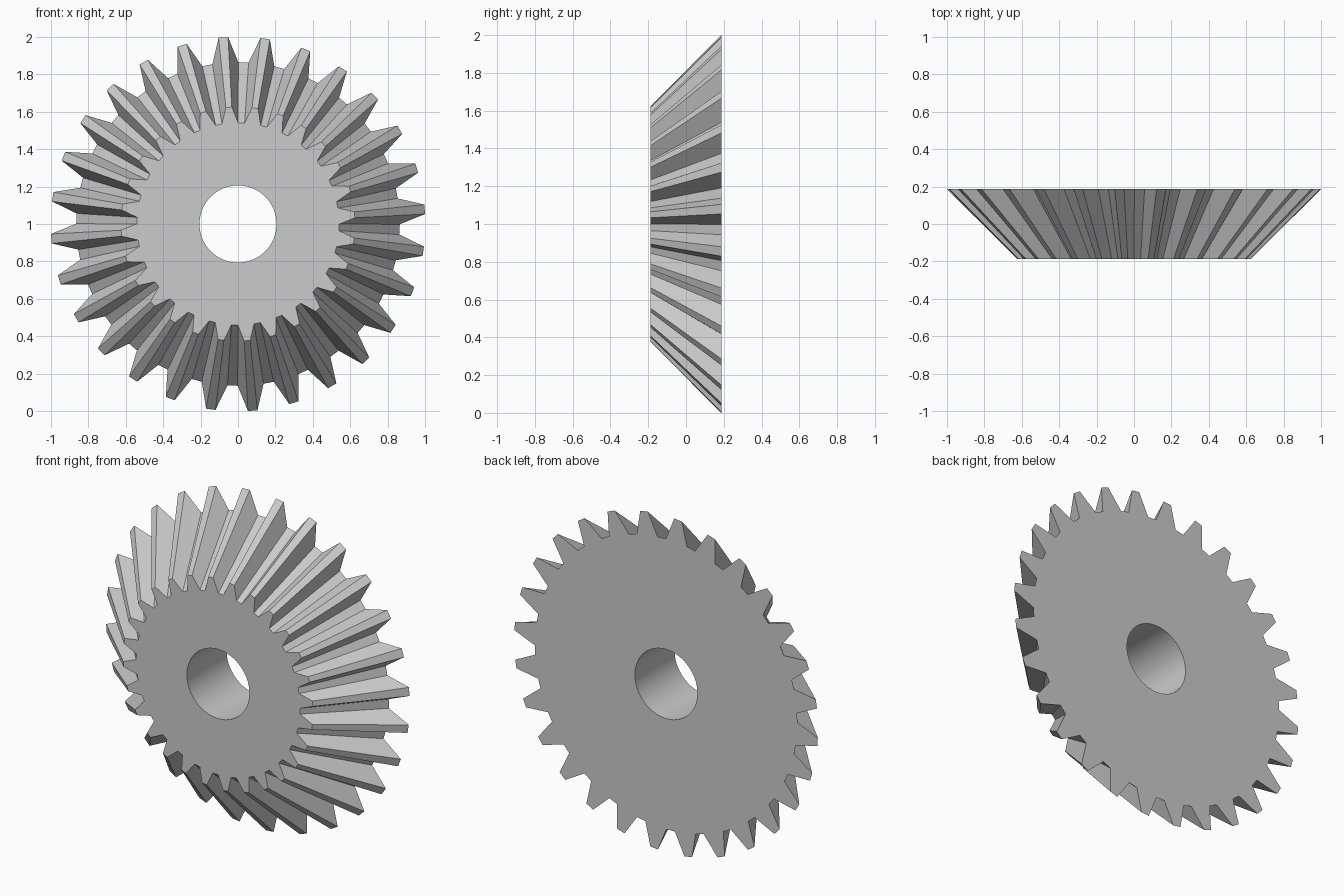
import bpy, bmesh, math

cube = bpy.data.objects.get("Cube")
if cube:
    bpy.data.objects.remove(cube, do_unlink=True)

TEETH = 28
HALF_DEPTH = 0.187
TIP_R, ROOT_R, HOLE_R = 1.0015, 0.865, 0.206
FRONT_SCALE = 0.625          # teeth taper towards the front
PHASE = math.radians(94.5)   # centre of the first tooth
TIP_HALF, BASE_HALF = math.radians(1.45), math.radians(4.6)

# Plain grey metal
steel = bpy.data.materials.new("grey_steel")
steel.use_nodes = True
grey = (0.6, 0.6, 0.6, 1)
steel.diffuse_color = grey
steel.node_tree.nodes["Principled BSDF"].inputs["Base Color"].default_value = grey


def tooth_outline():
    """Polar points of the toothed rim: base, tip, tip, base per tooth."""
    for i in range(TEETH):
        mid = PHASE + i * math.tau / TEETH
        yield ROOT_R, mid - BASE_HALF
        yield TIP_R, mid - TIP_HALF
        yield TIP_R, mid + TIP_HALF
        yield ROOT_R, mid + BASE_HALF


def hole_outline(count):
    start = PHASE - BASE_HALF
    for i in range(count):
        yield HOLE_R, start + i * math.tau / count


def ring(bm, outline, y, scale=1):
    return [bm.verts.new((r * scale * math.cos(a), y, 1 + r * scale * math.sin(a)))
            for r, a in outline]


# Loops around the body: hole front, rim front, rim back, hole back
bm = bmesh.new()
count = TEETH * 4
loops = [ring(bm, hole_outline(count), -HALF_DEPTH),
         ring(bm, tooth_outline(), -HALF_DEPTH, FRONT_SCALE),
         ring(bm, tooth_outline(), HALF_DEPTH),
         ring(bm, hole_outline(count), HALF_DEPTH)]

# Front face, teeth, back face and bore wall join each loop to the next
for k in range(4):
    a, b = loops[k], loops[(k + 1) % 4]
    for i in range(count):
        j = (i + 1) % count
        face = bm.faces.new((a[i], a[j], b[j], b[i]))
        face.smooth = k == 3
bmesh.ops.recalc_face_normals(bm, faces=bm.faces)

# Keep the bore smooth and its rims crisp
for edge in bm.edges:
    edge.smooth = all(f.smooth for f in edge.link_faces)

mesh = bpy.data.meshes.new("bevel_gear")
bm.to_mesh(mesh)
bm.free()
mesh.materials.append(steel)
gear = bpy.data.objects.new("bevel_gear", mesh)
bpy.context.collection.objects.link(gear)
